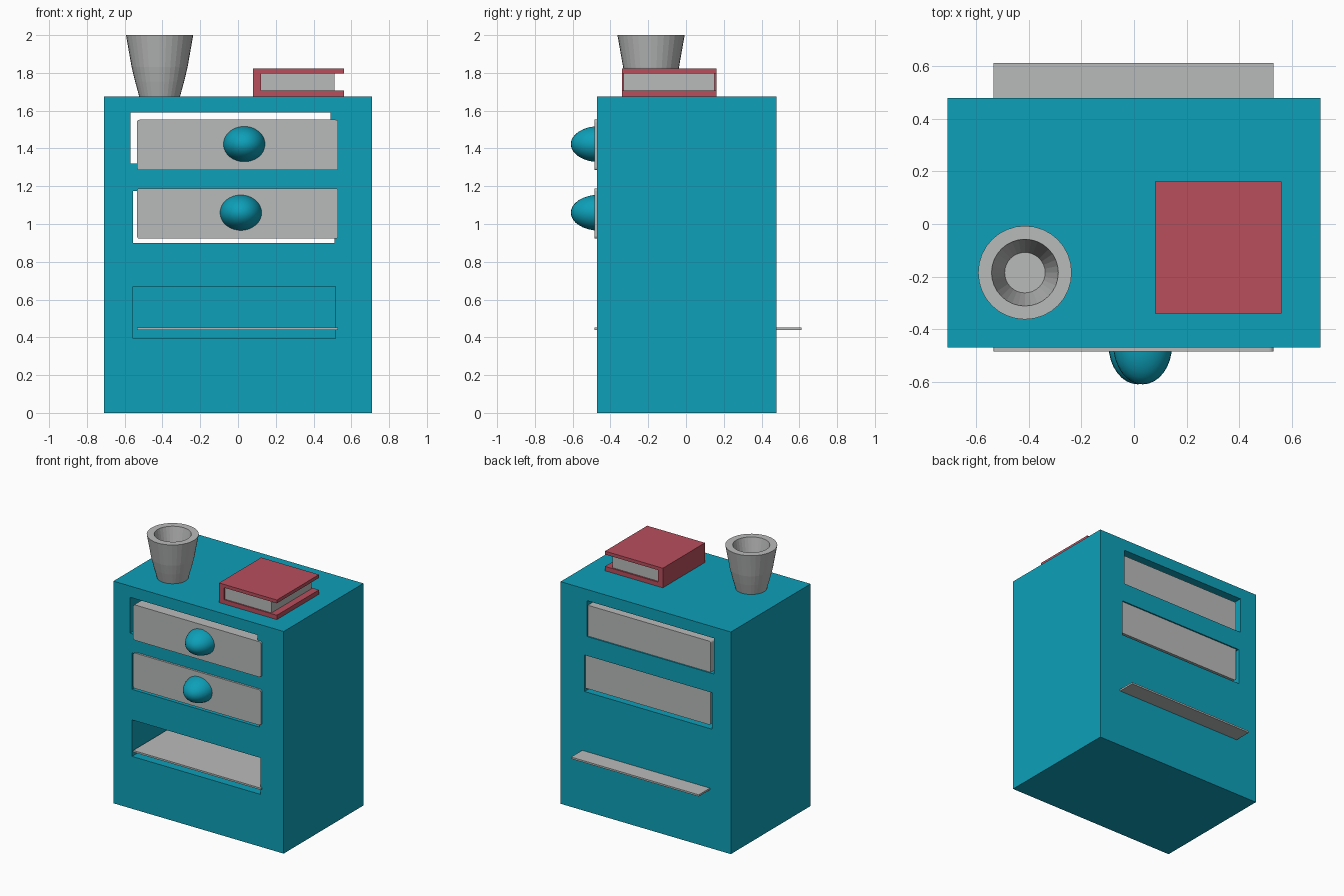
import bpy
import bmesh
import math

old = bpy.data.objects.get("Cube")
if old:
    bpy.data.objects.remove(old, do_unlink=True)


def make_material(name, rgb):
    mat = bpy.data.materials.new(name)
    mat.use_nodes = True
    mat.diffuse_color = (*rgb, 1)
    mat.node_tree.nodes["Principled BSDF"].inputs["Base Color"].default_value = (*rgb, 1)
    return mat


teal = make_material("teal paint", (0.004, 0.352, 0.485))
grey = make_material("pale grey", (0.485, 0.495, 0.49))
red = make_material("book red", (0.479, 0.077, 0.107))


def add_object(name, bm, mat):
    bmesh.ops.recalc_face_normals(bm, faces=bm.faces[:])
    mesh = bpy.data.meshes.new(name)
    bm.to_mesh(mesh)
    bm.free()
    obj = bpy.data.objects.new(name, mesh)
    bpy.context.collection.objects.link(obj)
    if mat:
        mesh.materials.append(mat)
    return obj


def box(name, x, y, z, mat=None, bevel=0, bevel_axis=1):
    """Box from (min, max) ranges, optionally rounded along one axis."""
    bm = bmesh.new()
    bmesh.ops.create_cube(bm, size=1)
    for v in bm.verts:
        for i, (low, high) in enumerate((x, y, z)):
            v.co[i] = low if v.co[i] < 0 else high
    if bevel:
        edges = [e for e in bm.edges
                 if abs((e.verts[0].co - e.verts[1].co).normalized()[bevel_axis]) > 0.9]
        bmesh.ops.bevel(bm, geom=edges, offset=bevel, segments=3,
                        profile=0.5, affect='EDGES')
    return add_object(name, bm, mat)


def lathe(name, profile, center, mat, steps=32):
    """Spin a closed (radius, height) profile about a vertical axis."""
    bm = bmesh.new()
    verts = [bm.verts.new((r, 0, z)) for r, z in profile]
    edges = [bm.edges.new(pair) for pair in zip(verts, verts[1:])]
    bmesh.ops.spin(bm, geom=verts + edges, cent=(0, 0, 0), axis=(0, 0, 1),
                   angle=math.tau, steps=steps)
    bmesh.ops.remove_doubles(bm, verts=bm.verts[:], dist=0.0005)
    bmesh.ops.translate(bm, verts=bm.verts[:], vec=(*center, 0))
    return add_object(name, bm, mat)


# Cabinet with two through openings and one blind shelf pocket
cabinet = box("cabinet_body", (-0.71, 0.71), (-0.47, 0.48), (0, 1.675), teal)
openings = [
    ((-0.57, 0.49), (-0.6, 0.6), (1.32, 1.59)),
    ((-0.555, 0.51), (-0.6, 0.6), (0.90, 1.175)),
    ((-0.555, 0.515), (-0.6, 0.45), (0.395, 0.67)),
]
for ranges in openings:
    cutter = box("opening_cutter", *ranges)
    cutter.hide_render = True
    mod = cabinet.modifiers.new("opening", 'BOOLEAN')
    mod.operation = 'DIFFERENCE'
    mod.solver = 'EXACT'
    mod.object = cutter
    bpy.context.view_layer.objects.active = cabinet
    bpy.ops.object.modifier_apply(modifier=mod.name)
    bpy.data.objects.remove(cutter, do_unlink=True)

# Drawers with rounded corners, each with an egg-shaped knob
for label, bottom, knob_x in (("upper", 1.285, 0.033), ("lower", 0.922, 0.015)):
    box(label + "_drawer", (-0.535, 0.53), (-0.485, 0.47),
        (bottom, bottom + 0.267), grey, bevel=0.014)
    bm = bmesh.new()
    bmesh.ops.create_uvsphere(bm, u_segments=32, v_segments=16, radius=1)
    bmesh.ops.scale(bm, verts=bm.verts[:], vec=(0.112, 0.15, 0.095))
    bmesh.ops.translate(bm, verts=bm.verts[:], vec=(knob_x, -0.46, bottom + 0.15 - 0.012))
    knob = add_object(label + "_knob", bm, teal)
    knob.data.shade_smooth()

# Thin shelf passing out through the back
box("shelf", (-0.535, 0.53), (-0.485, 0.612), (0.438, 0.451), grey)

# Hollow cup: outer wall, rim, inner wall, floor
lathe("cup", [(0, 1.675), (0.108, 1.675), (0.13, 1.755), (0.148, 1.83), (0.178, 2.0),
              (0.127, 2.0), (0.077, 1.74), (0, 1.74)], (-0.415, -0.185), grey)

# Book: two covers, spine and pages
book_x, book_y = (0.08, 0.562), (-0.34, 0.162)
box("book_bottom_cover", book_x, book_y, (1.675, 1.708), red)
box("book_top_cover", book_x, book_y, (1.798, 1.823), red)
box("book_spine", (0.08, 0.122), book_y, (1.708, 1.798), red)
box("book_pages", (0.118, 0.51), (-0.33, 0.15), (1.708, 1.798), grey)
